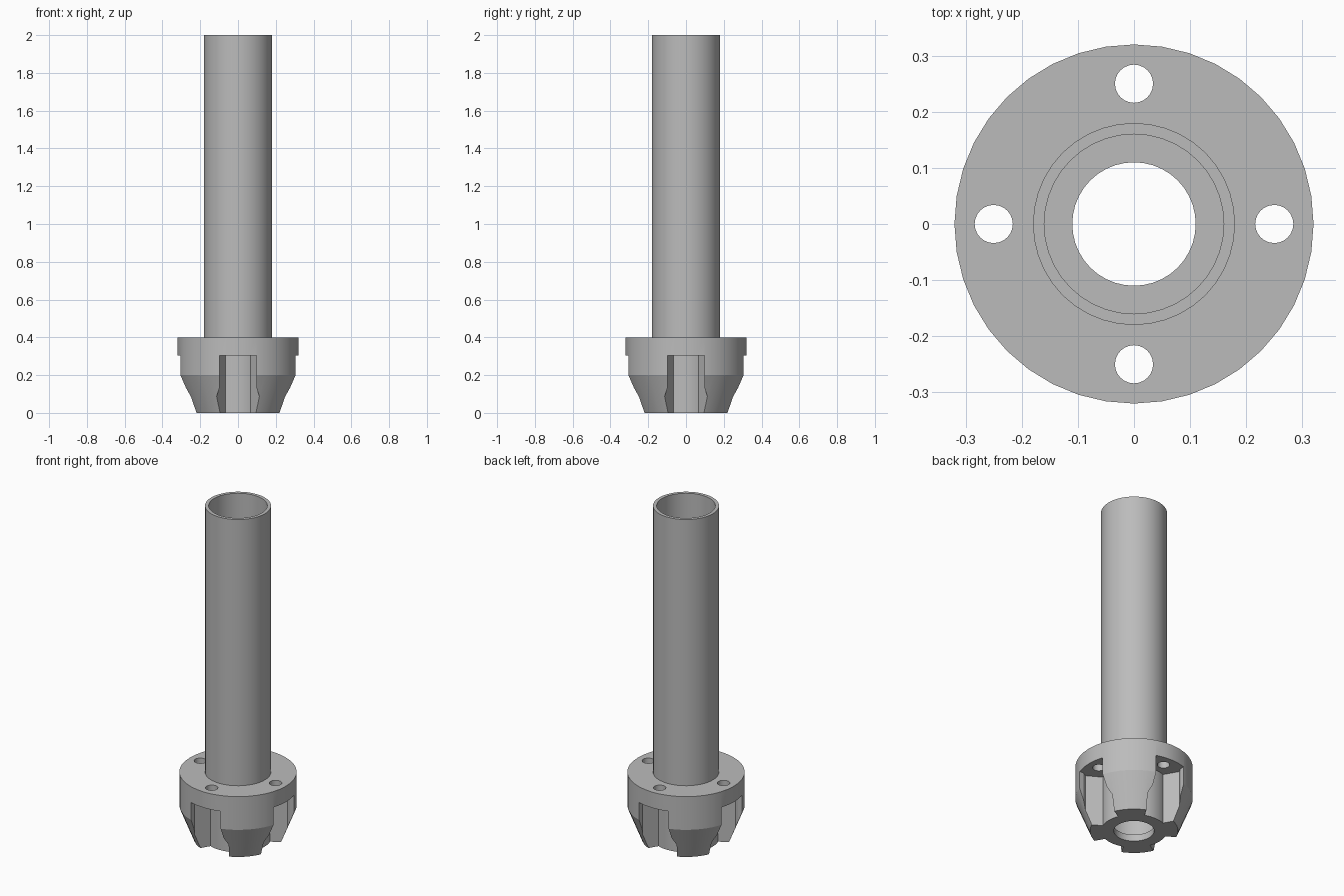
import bpy
import bmesh
from math import cos, sin, pi, sqrt, radians

cube = bpy.data.objects.get("Cube")
if cube:
    bpy.data.objects.remove(cube)

SEGMENTS = 40
BOLT_CIRCLE = 0.25
POCKET_TOP = 0.305

grey = bpy.data.materials.new("plain_grey")
grey.use_nodes = True
grey.diffuse_color = (0.5, 0.5, 0.5, 1)
grey.node_tree.nodes["Principled BSDF"].inputs["Base Color"].default_value = (0.5, 0.5, 0.5, 1)


def make_object(name, bm):
    bmesh.ops.recalc_face_normals(bm, faces=bm.faces)
    mesh = bpy.data.meshes.new(name)
    bm.to_mesh(mesh)
    bm.free()
    mesh.materials.append(grey)
    obj = bpy.data.objects.new(name, mesh)
    bpy.context.collection.objects.link(obj)
    return obj


def lathe(name, profile):
    """Spin a closed (radius, height) profile about the z axis."""
    bm = bmesh.new()
    rings = []
    for i in range(SEGMENTS):
        a = 2 * pi * i / SEGMENTS
        rings.append([bm.verts.new((r * cos(a), r * sin(a), z)) for r, z in profile])
    n = len(profile)
    for i in range(SEGMENTS):
        here, there = rings[i], rings[(i + 1) % SEGMENTS]
        for j in range(n):
            k = (j + 1) % n
            bm.faces.new((here[j], there[j], there[k], here[k]))
    return make_object(name, bm)


def prism(name, outline, bottom, top, angle):
    """Extrude an (x, y) outline upwards, turned about the z axis."""
    bm = bmesh.new()
    c, s = cos(angle), sin(angle)
    base = bm.faces.new([bm.verts.new((x * c - y * s, x * s + y * c, bottom))
                         for x, y in outline])
    extruded = bmesh.ops.extrude_face_region(bm, geom=[base])["geom"]
    verts = [v for v in extruded if isinstance(v, bmesh.types.BMVert)]
    bmesh.ops.translate(bm, verts=verts, vec=(0, 0, top - bottom))
    return make_object(name, bm)


def cut(target, cutter):
    cutter.hide_render = True
    mod = target.modifiers.new("cut", "BOOLEAN")
    mod.operation = "DIFFERENCE"
    mod.solver = "EXACT"
    mod.object = cutter
    bpy.context.view_layer.objects.active = target
    bpy.ops.object.modifier_apply(modifier=mod.name)
    bpy.data.objects.remove(cutter)


# Hollow tube with a bored floor at its foot
tube = lathe("tube", [(0.11, 0), (0.18, 0), (0.18, 2), (0.16, 2), (0.16, 0.04), (0.11, 0.04)])

# Flanged collar tapering towards the foot
collar = lathe("collar", [(0.175, 0), (0.24, 0), (0.32, 0.2), (0.32, 0.4), (0.175, 0.4)])

# Hexagonal nut pockets open to the outside, with bolt holes above
R, half = 0.113, 0.098
side = [(BOLT_CIRCLE - R * sqrt(3) / 2, R / 2), (BOLT_CIRCLE, R),
        (BOLT_CIRCLE + (R - half) * sqrt(3), half), (0.4, half)]
pocket = side + [(x, -y) for x, y in reversed(side)]
hole = [(BOLT_CIRCLE + 0.034 * cos(2 * pi * i / 24), 0.034 * sin(2 * pi * i / 24))
        for i in range(24)]
for quarter in range(4):
    cut(collar, prism("pocket_cutter", pocket, -0.1, POCKET_TOP, quarter * pi / 2))
    cut(collar, prism("hole_cutter", hole, 0.2, 0.5, quarter * pi / 2))

# Smooth round walls, crisp edges
for obj in (tube, collar):
    bpy.ops.object.select_all(action="DESELECT")
    obj.select_set(True)
    bpy.context.view_layer.objects.active = obj
    bpy.ops.object.shade_smooth_by_angle(angle=radians(20))
